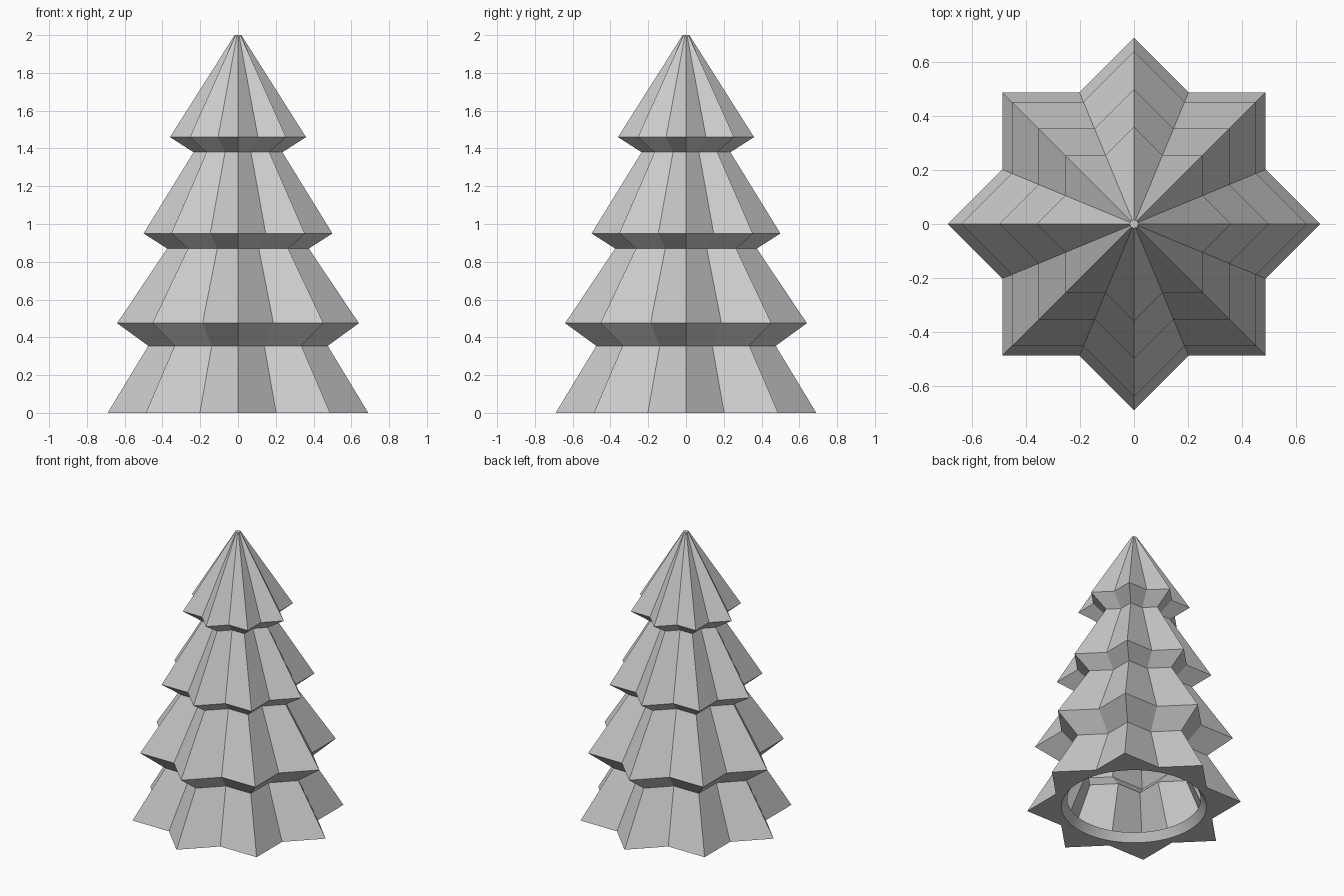
import bpy, bmesh
from math import cos, sin, pi, sqrt

cube = bpy.data.objects.get("Cube")
if cube:
    bpy.data.objects.remove(cube, do_unlink=True)

grey = bpy.data.materials.new("plain grey")
grey.use_nodes = True
colour = (0.6, 0.6, 0.6, 1)
grey.diffuse_color = colour
grey.node_tree.nodes["Principled BSDF"].inputs["Base Color"].default_value = colour

TIPS = 8
VALLEY = 1 / (sqrt(2) * cos(pi / TIPS))   # notch of two overlapping squares
WALL = 0.035
FLOOR = 0.055

# Tip radius and height of each tier edge, bottom to top
profile = [(0.69, 0), (0.475, 0.355), (0.64, 0.475), (0.375, 0.87),
           (0.5, 0.95), (0.235, 1.38), (0.36, 1.46), (0.018, 2)]

bm = bmesh.new()


def star(radius, z):
    ring = []
    for i in range(2 * TIPS):
        r = radius * (VALLEY if i % 2 else 1)
        a = i * pi / TIPS
        ring.append(bm.verts.new((r * cos(a), r * sin(a), z)))
    return ring


def circle(radius, z, sides=64):
    return [bm.verts.new((radius * cos(2 * pi * i / sides),
                          radius * sin(2 * pi * i / sides), z)) for i in range(sides)]


def bridge(a, b):
    # Join two rings; b may have a whole multiple of the points in a
    n, k = len(a), len(b) // len(a)
    for i in range(n):
        arc = [b[(i * k + j) % len(b)] for j in range(k + 1)]
        bm.faces.new([a[(i + 1) % n], a[i]] + arc)


# Outer tiers and tip
outer = [star(r, z) for r, z in profile]
for low, high in zip(outer, outer[1:]):
    bridge(low, high)
bm.faces.new(outer[-1])

# Hollow inside, following the tiers
first = profile[0][0] - FLOOR * 0.6 - WALL
inside = [(first, FLOOR)] + [(r - WALL, z) for r, z in profile[1:-1]] + [(0.012, 1.94)]
inner = [star(r, z) for r, z in inside]
for low, high in zip(inner, inner[1:]):
    bridge(low, high)
bm.faces.new(inner[-1])

# Base plate with a bevelled round opening
rim_low, rim_high = circle(0.468, 0), circle(0.43, FLOOR)
bridge(outer[0], rim_low)
bridge(rim_low, rim_high)
bridge(inner[0], rim_high)

bmesh.ops.recalc_face_normals(bm, faces=bm.faces)
mesh = bpy.data.meshes.new("tiered_tree")
bm.to_mesh(mesh)
bm.free()
tree = bpy.data.objects.new("tiered_tree", mesh)
bpy.context.collection.objects.link(tree)
mesh.materials.append(grey)

# Facets stay crisp, the round rim is smooth
bpy.context.view_layer.objects.active = tree
tree.select_set(True)
bpy.ops.object.shade_smooth_by_angle(angle=pi / 18)
